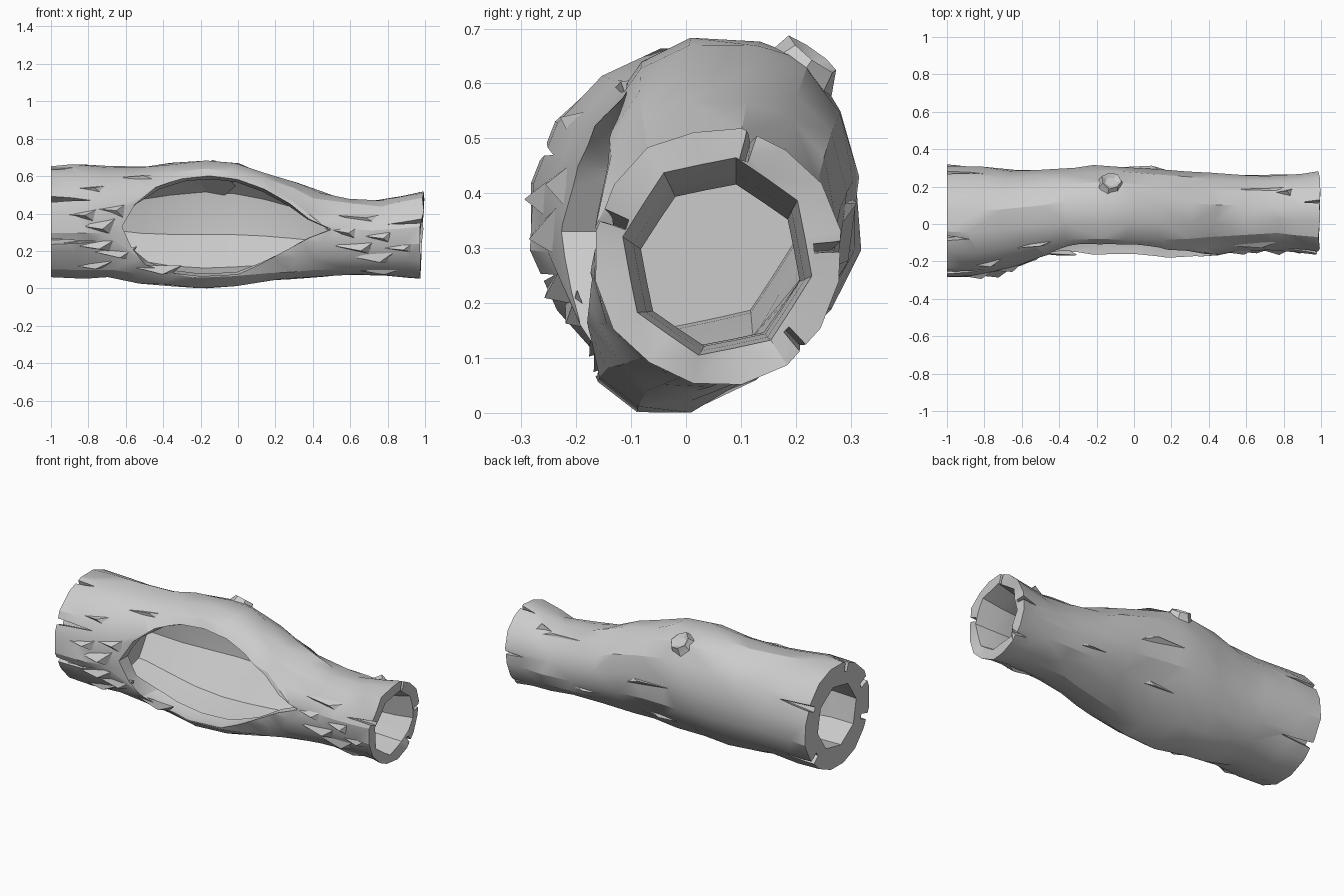
import bpy, bmesh, math, random
from mathutils import Vector

if "Cube" in bpy.data.objects:
    bpy.data.objects.remove(bpy.data.objects["Cube"])
random.seed(4)
N = 16

# Log sections: x, ymin, ymax, zmin, zmax, shear of the lower half, inner scale
SECT = [
    (-1.00, -.285, .32, .05, .665, .00, .58), (-.85, -.285, .31, .05, .665, .00, .60),
    (-.68, -.25, .295, .05, .655, .04, .65), (-.52, -.21, .298, .025, .655, .14, .71),
    (-.36, -.185, .308, .01, .67, .26, .77), (-.18, -.175, .32, .00, .685, .33, .79),
    (-.02, -.175, .312, .01, .67, .33, .79), (.14, -.175, .297, .03, .625, .30, .79),
    (.28, -.17, .287, .045, .575, .22, .78), (.42, -.165, .275, .06, .52, .10, .76),
    (.58, -.145, .265, .068, .485, .03, .72), (.74, -.14, .265, .063, .475, .00, .70),
    (.88, -.152, .272, .055, .495, .00, .72), (.985, -.168, .282, .05, .52, .00, .75)]


def section(x):
    x = max(SECT[0][0], min(SECT[-1][0], x))
    for a, b in zip(SECT, SECT[1:]):
        if x <= b[0]:
            t = (x - a[0]) / (b[0] - a[0])
            return [p + (q - p) * t for p, q in zip(a, b)]


def surf(x, ang, s=1.0):
    """Point on the log skin; the upper half is a little boxy, the lower half leans forward."""
    _, y0, y1, z0, z1, k, _ = section(x)
    c, sn = math.cos(ang), math.sin(ang)
    e = 1 - .5 * k if sn > 0 else 1
    dz = (z1 - z0) / 2 * math.copysign(abs(sn) ** e, sn) * s
    dy = (y1 - y0) / 2 * math.copysign(abs(c) ** e, c) * s
    return Vector((x, (y0 + y1) / 2 + dy + k * min(dz, 0), (z0 + z1) / 2 + dz))


def make(name, bm):
    bmesh.ops.recalc_face_normals(bm, faces=bm.faces)
    me = bpy.data.meshes.new(name)
    bm.to_mesh(me)
    bm.free()
    ob = bpy.data.objects.new(name, me)
    bpy.context.collection.objects.link(ob)
    return ob


def solid(name, loops):
    """Closed solid through matching rings of points."""
    bm = bmesh.new()
    rings = [[bm.verts.new(p) for p in r] for r in loops]
    n = len(rings[0])
    for a, b in zip(rings, rings[1:]):
        for i in range(n):
            j = (i + 1) % n
            bm.faces.new((a[i], a[j], b[j], b[i]))
    bm.faces.new(rings[0])
    bm.faces.new(rings[-1][::-1])
    return make(name, bm)


# Hollow log wall: round outer rings out, eight-sided inner rings back, closed into one skin
bm = bmesh.new()
rings = []
for inner in (False, True):
    for s in (SECT[::-1] if inner else SECT):
        ring = []
        for j in range(N):
            a = 2 * math.pi * (j + .5) / N
            if inner:
                f = s[6] * (1.04 if j % 2 else .965)
            else:
                f = 1 + random.uniform(-.025, .02)
            p = surf(s[0], a, f)
            if s[0] > .98:
                p.x += .012 * math.sin(a) + random.uniform(-.015, .004)
            elif s[0] > -.99 and not inner:
                p.x += random.uniform(-.045, .045)
            ring.append(bm.verts.new(p))
        rings.append(ring)
for a, b in zip(rings, rings[1:] + rings[:1]):
    for j in range(N):
        k = (j + 1) % N
        q = (a[j], a[k], b[k], b[j])
        d = random.randint(0, 1)
        bm.faces.new((q[0], q[1], q[2 + d]))
        bm.faces.new((q[d], q[1 + d], q[3]) if d else (q[0], q[2], q[3]))
log = make("log_wall", bm)

# Leaf-shaped front opening, narrowing inward to leave a sloped lip
leaf = [(-.62, .33), (-.55, .45), (-.44, .54), (-.30, .59), (-.15, .605), (0, .585),
        (.14, .53), (.28, .45), (.38, .37), (.50, .315), (.38, .27), (.25, .20),
        (.12, .13), (0, .075), (-.2, .065), (-.38, .085), (-.5, .13), (-.57, .22)]
cutters = [solid("opening_cutter", [[Vector((-.1 + (x + .1) * s, y, .31 + (z - .31) * s)) for x, z in leaf]
                                    for y, s in ((-.6, 1), (-.12, 1), (.04, .84))])]

# Splits running in from both ends
for end, ang, length in [(-1, .5, .2), (-1, 1.9, .12), (-1, 2.75, .22), (-1, 3.5, .25),
                         (-1, 5.6, .2), (1, .1, .12), (1, 1.3, .1), (1, 2.8, .2), (1, 5.5, .1)]:
    w = .07
    loops = []
    for s in (.8, 1.25):
        tri = [surf(end, ang - w, s), surf(end, ang + w, s), surf(end * (1 - length), ang, s)]
        tri[0].x = tri[1].x = end * 1.05
        loops.append(tri)
    cutters.append(solid("split_cutter", loops))

bpy.context.view_layer.objects.active = log
for c in cutters:
    c.hide_render = True
    m = log.modifiers.new("cut", 'BOOLEAN')
    m.operation, m.object, m.solver = 'DIFFERENCE', c, 'EXACT'
    bpy.ops.object.modifier_apply(modifier=m.name)
    bpy.data.objects.remove(c)

# Wood plug closing the tunnel behind the left end
solid("tunnel_plug", [[surf(x, 2 * math.pi * (j + .5) / N, .68) for j in range(N)]
                      for x in (-.76, -.73)])


# Broken branch stub on the upper back
def ring_at(c, ax, r, n=7):
    ax = ax.normalized()
    u = ax.orthogonal().normalized()
    v = ax.cross(u)
    return [c + r * random.uniform(.88, 1.1) * (u * math.cos(t) + v * math.sin(t))
            for t in (2 * math.pi * i / n for i in range(n))]


axis = Vector((.15, .55, .75))
base = Vector((-.14, .17, .565))
solid("branch_stub", [ring_at(base, axis, .12), ring_at(base + axis * .06, axis, .075),
                      ring_at(base + axis * .115, axis, .055), ring_at(base + axis * .10, axis, .03)])

# Raised bark flakes: x, angle, length, half-width angle, lift
flakes = [(-.98, 3.0, .25, .14, .06), (-.95, 3.55, .32, .16, .08), (-.93, 2.5, .25, .12, .05),
          (-.88, 3.2, .24, .18, .10), (-.97, 4.0, .32, .12, .06), (-.78, 2.9, .2, .16, .07),
          (-.80, 3.7, .26, .15, .07), (-.6, 4.0, .3, .1, .05), (-.7, 2.2, .3, .08, .03),
          (.46, 3.0, .2, .2, .10), (.50, 3.4, .24, .2, .12), (.5, 2.6, .28, .14, .06),
          (.60, 3.7, .24, .18, .10), (.66, 3.1, .18, .2, .11), (.74, 3.4, .22, .15, .07),
          (.6, 4.2, .28, .12, .06), (.48, .9, .36, .09, .05), (.74, 1.0, .12, .15, .12),
          (-.1, .1, .3, .05, .05), (-.2, -.6, .35, .06, .05), (.3, -.4, .3, .06, .05)]
bm = bmesh.new()
for x, a, L, w, h in flakes:
    x = min(x, .98 - L)
    v = [bm.verts.new(p) for p in (surf(x, a, .95), surf(x + L, a - w, .95), surf(x + L * .85, a + w, .95),
                                   surf(x + L * .65, a + w * .3, 1 + h))]
    for f in ((0, 1, 3), (1, 2, 3), (2, 0, 3), (0, 2, 1)):
        bm.faces.new([v[i] for i in f])
make("bark_flakes", bm)

# Mostly smooth bark with sharp breaks
bpy.ops.object.select_all(action='DESELECT')
for ob in bpy.data.objects:
    ob.select_set(ob.name != "bark_flakes")
bpy.ops.object.shade_smooth_by_angle(angle=math.radians(26))
